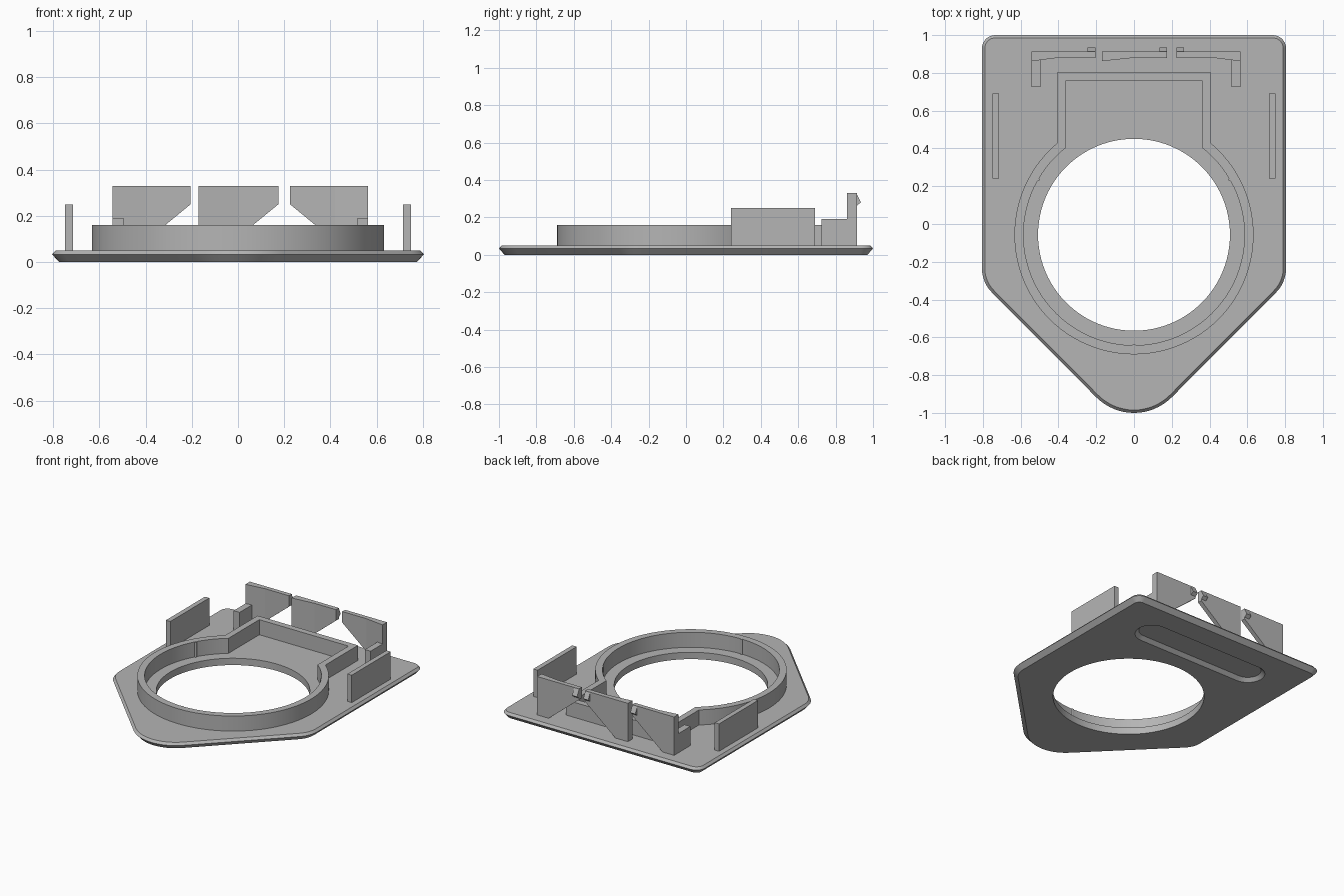
import bpy, bmesh, math
from mathutils import Vector

cube = bpy.data.objects.get("Cube")
if cube:
    bpy.data.objects.remove(cube, do_unlink=True)

GREY = (0.46, 0.46, 0.46, 1)
mat = bpy.data.materials.new("grey_plastic")
mat.use_nodes = True
mat.diffuse_color = GREY
bsdf = mat.node_tree.nodes["Principled BSDF"]
bsdf.inputs["Base Color"].default_value = GREY
bsdf.inputs["Roughness"].default_value = 0.6

PLATE_TOP = 0.05
SINK = 0.04          # parts start slightly inside the plate
RING_Y = -0.057


def activate(obj):
    bpy.ops.object.select_all(action='DESELECT')
    obj.select_set(True)
    bpy.context.view_layer.objects.active = obj


def finish(name, bm, smooth=False):
    bmesh.ops.recalc_face_normals(bm, faces=bm.faces[:])
    mesh = bpy.data.meshes.new(name)
    bm.to_mesh(mesh)
    bm.free()
    mesh.materials.append(mat)
    obj = bpy.data.objects.new(name, mesh)
    bpy.context.collection.objects.link(obj)
    if smooth:
        activate(obj)
        bpy.ops.object.shade_smooth_by_angle(angle=math.radians(25))
    return obj


def skin(bm, loops, closed=False):
    """Join equal-length loops of points with quads; cap or close the ends."""
    rows = [[bm.verts.new(p) for p in loop] for loop in loops]
    pairs = list(zip(rows, rows[1:]))
    if closed:
        pairs.append((rows[-1], rows[0]))
    else:
        bm.faces.new(rows[0])
        bm.faces.new(rows[-1])
    n = len(rows[0])
    for a, b in pairs:
        for i in range(n):
            j = (i + 1) % n
            bm.faces.new((a[i], a[j], b[j], b[i]))


def at_z(points, z):
    return [(x, y, z) for x, y in points]


def box(name, x0, x1, y0, y1, z1):
    rect = [(x0, y0), (x1, y0), (x1, y1), (x0, y1)]
    bm = bmesh.new()
    skin(bm, [at_z(rect, SINK), at_z(rect, z1)])
    finish(name, bm)


def arc(cx, cy, r, a0, a1, n):
    return [(cx + r * math.cos(math.radians(a0 + (a1 - a0) * i / n)),
             cy + r * math.sin(math.radians(a0 + (a1 - a0) * i / n))) for i in range(n + 1)]


def plate_outline(inset):
    # corner arcs: centre, radius, start and end angle, counter-clockwise
    corners = [(0.735, 0.93, 0.07, 0, 90, 8), (-0.735, 0.93, 0.07, 90, 180, 8),
               (-0.625, -0.235, 0.18, 180, 225, 6), (0, -0.717, 0.283, 225, 315, 16),
               (0.625, -0.235, 0.18, 315, 360, 6)]
    pts = []
    for cx, cy, r, a0, a1, n in corners:
        pts += arc(cx, cy, r - inset, a0, a1, n)
    return pts


def stadium(half, r):
    return arc(half, 0.69, r, -90, 90, 16) + arc(-half, 0.69, r, 90, 270, 16)


def cut(target, bm):
    cutter = finish("cutter", bm)
    cutter.hide_render = True
    mod = target.modifiers.new("cut", 'BOOLEAN')
    mod.operation = 'DIFFERENCE'
    mod.solver = 'EXACT'
    mod.object = cutter
    activate(target)
    bpy.ops.object.modifier_apply(modifier=mod.name)
    bpy.data.objects.remove(cutter, do_unlink=True)


# Base plate with bevelled rim
bm = bmesh.new()
skin(bm, [at_z(plate_outline(0.03), 0), at_z(plate_outline(0), 0.033),
          at_z(plate_outline(0.015), PLATE_TOP)])
plate = finish("base_plate", bm)

# Round opening
circle = arc(0, RING_Y, 0.508, 0, 360, 96)[:-1]
bm = bmesh.new()
skin(bm, [at_z(circle, -0.1), at_z(circle, 0.1)])
cut(plate, bm)

# Slot-shaped recess with sloped edge in the underside
bm = bmesh.new()
skin(bm, [at_z(stadium(0.42, 0.125), -0.01), at_z(stadium(0.42, 0.115), 0),
          at_z(stadium(0.42, 0.09), 0.025)])
cut(plate, bm)
activate(plate)
bpy.ops.object.shade_smooth_by_angle(angle=math.radians(20))


# Keyhole-shaped wall around the opening
def keyhole(r, half, back):
    a = math.degrees(math.acos(half / r))
    return arc(0, RING_Y, r, a, -180 - a, 96) + [(-half, back), (half, back)]


outer, inner = keyhole(0.633, 0.405, 0.805), keyhole(0.585, 0.36, 0.76)
bm = bmesh.new()
skin(bm, [at_z(outer, SINK), at_z(outer, 0.16), at_z(inner, 0.16), at_z(inner, SINK)],
     closed=True)
finish("ring_wall", bm, smooth=True)

# Small ribs on the inside of the ring
for i, angle in enumerate((30, 150, 270)):
    a = math.radians(angle)
    rib = arc(0.585 * math.cos(a), RING_Y + 0.585 * math.sin(a), 0.008, 0, 360, 12)[:-1]
    bm = bmesh.new()
    skin(bm, [at_z(rib, SINK), at_z(rib, 0.159)])
    finish(f"ring_rib_{i + 1}", bm)

# Side tabs
box("left_tab", 0.715, 0.75, 0.24, 0.69, 0.25)
box("right_tab", -0.75, -0.715, 0.24, 0.69, 0.25)


# Back clips: tapered plate, slanted underside, small hook at the free end
def clip(name, root, knee, tip):
    s = 1 if tip > root else -1
    plan = [(root, 0.913), (root, 0.862), (knee, 0.88), (tip, 0.88), (tip, 0.913)]
    bm = bmesh.new()
    skin(bm, [at_z(plan, SINK), at_z(plan, 0.33)])
    bmesh.ops.recalc_face_normals(bm, faces=bm.faces[:])
    bmesh.ops.bisect_plane(bm, geom=bm.verts[:] + bm.edges[:] + bm.faces[:], dist=0.0001,
                           plane_co=Vector((tip, 0, 0.25)),
                           plane_no=Vector((s * 0.205, 0, -0.25)).normalized(),
                           clear_outer=True)
    bmesh.ops.holes_fill(bm, edges=[e for e in bm.edges if e.is_boundary], sides=0)
    finish(name + "_clip", bm)
    side = [(0.905, 0.325), (0.913, 0.325), (0.935, 0.28), (0.913, 0.262), (0.905, 0.262)]
    bm = bmesh.new()
    skin(bm, [[(x, y, z) for y, z in side] for x in (tip - s * 0.04, tip)])
    finish(name + "_hook", bm)


clip("right", -0.543, -0.40, -0.205)
clip("middle", -0.17, 0.0, 0.175)
clip("left", 0.563, 0.42, 0.225)

# Corner legs bracing the outer clips
box("right_clip_leg", -0.543, -0.495, 0.725, 0.912, 0.19)
box("left_clip_leg", 0.517, 0.563, 0.725, 0.912, 0.19)
